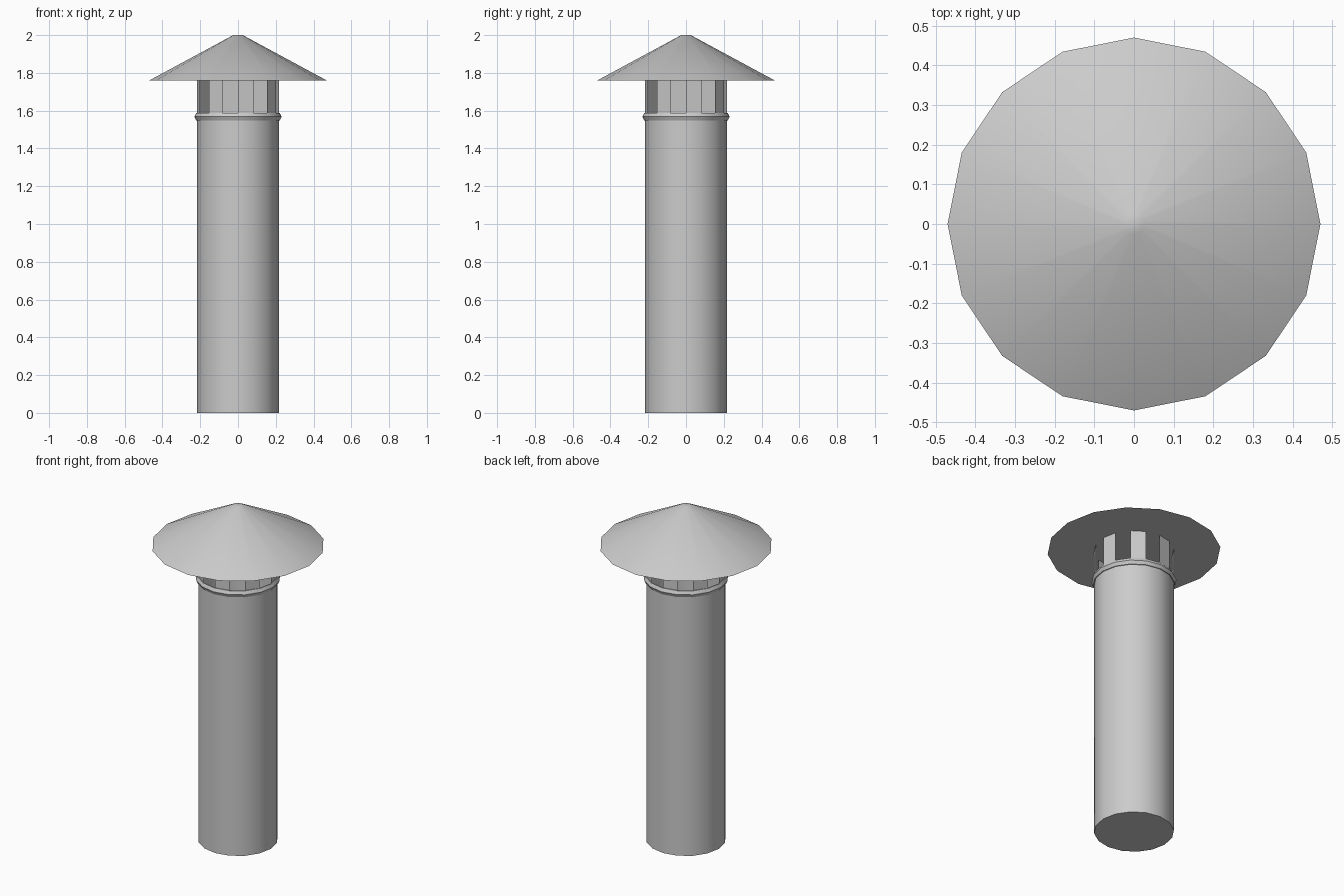
import bpy, bmesh, math

if "Cube" in bpy.data.objects:
    bpy.data.objects.remove(bpy.data.objects["Cube"])

SIDES = 16
TUBE_R = 0.217

metal = bpy.data.materials.new("grey metal")
metal.diffuse_color = (0.6, 0.6, 0.6, 1)
metal.use_nodes = True
metal.node_tree.nodes["Principled BSDF"].inputs["Base Color"].default_value = metal.diffuse_color


def ring_point(r, z, k):
    a = 2 * math.pi * k / SIDES
    return (r * math.cos(a), r * math.sin(a), z)


def lathe(name, profile, cap_start=False, cap_end=False, closed=False, keep=lambda k: True):
    """Spin a (radius, height) profile, outward faces when it runs bottom to top."""
    bm = bmesh.new()
    rings = [[bm.verts.new(ring_point(r, z, k)) for k in range(SIDES)] for r, z in profile]
    pairs = list(zip(rings, rings[1:]))
    if closed:
        pairs.append((rings[-1], rings[0]))
    for low, high in pairs:
        for k in range(SIDES):
            n = (k + 1) % SIDES
            if keep(k):
                bm.faces.new((low[k], low[n], high[n], high[k]))
    if cap_start:
        bm.faces.new(rings[0][::-1])
    if cap_end:
        bm.faces.new(rings[-1])
    bmesh.ops.delete(bm, geom=[v for v in bm.verts if not v.link_faces], context='VERTS')
    mesh = bpy.data.meshes.new(name)
    bm.to_mesh(mesh)
    bm.free()
    mesh.materials.append(metal)
    obj = bpy.data.objects.new(name, mesh)
    bpy.context.collection.objects.link(obj)
    bpy.ops.object.select_all(action='DESELECT')
    obj.select_set(True)
    bpy.context.view_layer.objects.active = obj
    bpy.ops.object.shade_smooth_by_angle(angle=math.radians(30))
    return obj


# Main pipe, closed below and open at the top
lathe("pipe", [(TUBE_R, 0), (TUBE_R, 1.587)], cap_start=True)

# Raised collar around the pipe mouth
lathe("collar", [(0.215, 1.549), (0.222, 1.549), (0.231, 1.568), (0.222, 1.587), (0.215, 1.587)],
      closed=True)

# Every second panel is left open as a vent
lathe("vent_slats", [(TUBE_R, 1.587), (TUBE_R, 1.76)], keep=lambda k: k % 2 == 0)

# Conical rain cap with a flat underside and a tiny flat tip
lathe("rain_cap", [(0.47, 1.76), (0.025, 2.0)], cap_start=True, cap_end=True)
